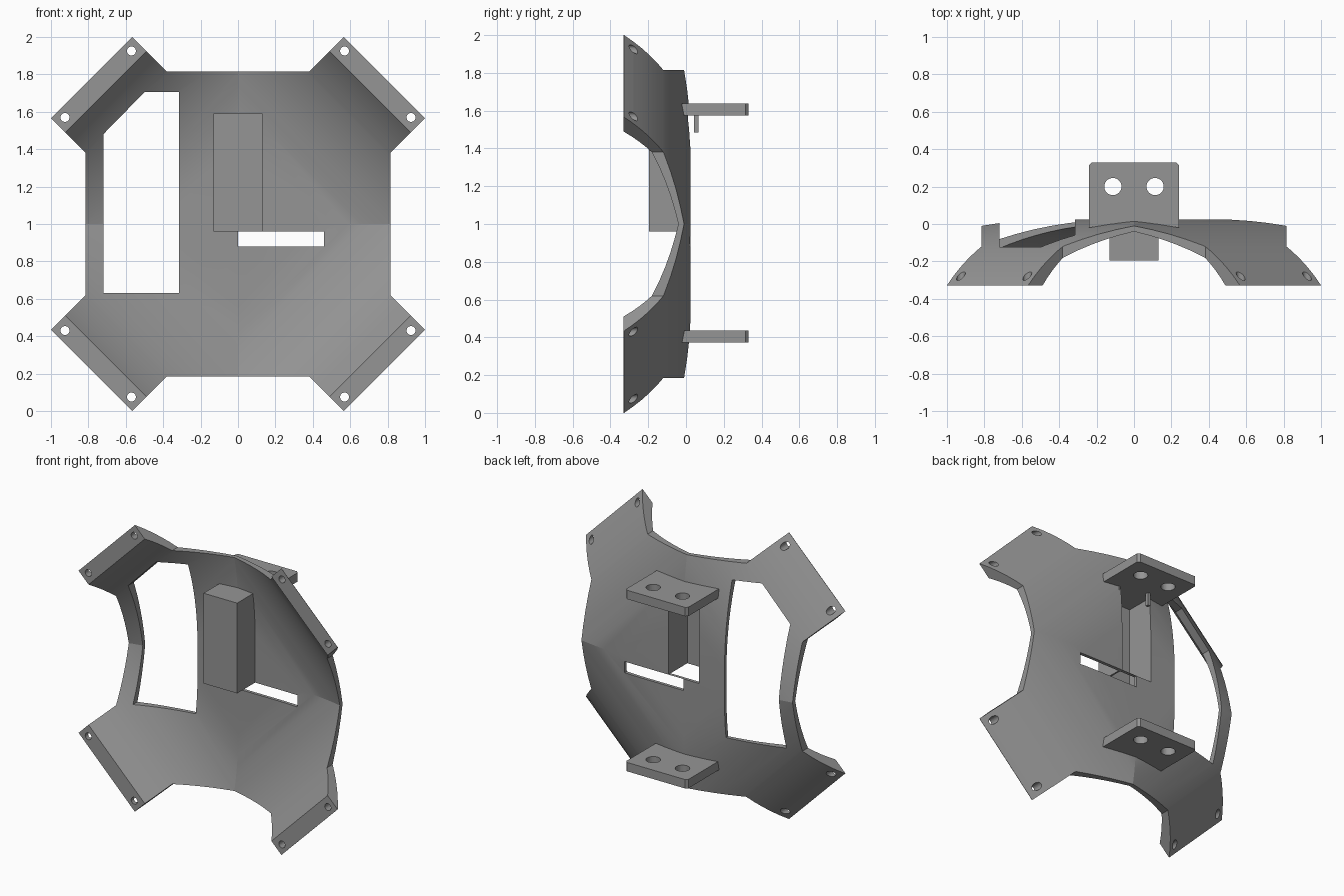
import bpy, bmesh, math
from mathutils import Vector

if "Cube" in bpy.data.objects:
    bpy.data.objects.remove(bpy.data.objects["Cube"])

S = math.sqrt(0.5)
CZ = 1.0  # height of the plate centre

grey = bpy.data.materials.new("mid grey")
grey.diffuse_color = (0.3, 0.3, 0.3, 1)
grey.use_nodes = True
grey.node_tree.nodes["Principled BSDF"].inputs["Base Color"].default_value = grey.diffuse_color


def prism(name, pts, c0, c1, place):
    """Extrude a 2D outline from c0 to c1; place maps (a, b, c) to the world."""
    bm = bmesh.new()
    lo = [bm.verts.new(place(a, b, c0)) for a, b in pts]
    hi = [bm.verts.new(place(a, b, c1)) for a, b in pts]
    bm.faces.new(lo)
    bm.faces.new(hi[::-1])
    n = len(pts)
    for i in range(n):
        j = (i + 1) % n
        bm.faces.new((lo[j], lo[i], hi[i], hi[j]))
    bmesh.ops.recalc_face_normals(bm, faces=bm.faces)
    me = bpy.data.meshes.new(name)
    bm.to_mesh(me)
    bm.free()
    ob = bpy.data.objects.new(name, me)
    bpy.context.collection.objects.link(ob)
    me.materials.append(grey)
    return ob


def combine(ob, other, op):
    bpy.context.view_layer.objects.active = ob
    m = ob.modifiers.new("cut", 'BOOLEAN')
    m.operation, m.object, m.solver = op, other, 'EXACT'
    bpy.ops.object.modifier_apply(modifier=m.name)
    bpy.data.objects.remove(other)


def facing(a, b, c):      # outline in x and z, depth in y
    return Vector((a, c, CZ + b))


def flat(a, b, c):        # outline in x and y, depth in z
    return Vector((a, b, c))


def diag_a(u, y, v):      # profile along one diagonal
    return Vector(((u + v) * S, y, CZ + (u - v) * S))


def diag_b(u, y, v):      # profile along the other diagonal
    return Vector(((u - v) * S, y, CZ - (u + v) * S))


def circle(cx, cy, r, n=24):
    return [(cx + r * math.cos(2 * math.pi * i / n), cy + r * math.sin(2 * math.pi * i / n))
            for i in range(n)]


def rect(x0, x1, y0, y1):
    return [(x0, y0), (x1, y0), (x1, y1), (x0, y1)]


def arch(radius, top, floor, flat_half=0.3, n=16):
    """Arch profile: level crown with a round shoulder on both sides."""
    side = []
    for i in range(n + 1):
        t = math.radians(58) * i / n
        side.append((flat_half + radius * math.sin(t), top - radius * (1 - math.cos(t))))
    side.append((side[-1][0], floor))
    return side + [(-a, b) for a, b in reversed(side)]


def vault(name, *args):
    ob = prism(name, arch(*args), -1.7, 1.7, diag_a)
    combine(ob, prism(name + "_b", arch(*args), -1.7, 1.7, diag_b), 'INTERSECT')
    return ob


# Curved shell with four arms
quarter = [(0.815, 0.381), (1.0, 0.566), (0.566, 1.0), (0.381, 0.815)]
outline = []
for sx, sz in ((1, 1), (-1, 1), (-1, -1), (1, -1)):
    q = [(x * sx, z * sz) for x, z in quarter]
    outline += q if sx * sz > 0 else q[::-1]
shell = prism("curved_shell", outline, -0.33, 0.3, facing)
combine(shell, vault("outer_vault", 1.1, 0.025, -0.8), 'INTERSECT')
combine(shell, vault("inner_vault", 0.9, 0.003, -0.9), 'DIFFERENCE')

# Side window, slot, pocket opening and arm holes
window = [(-0.72, -0.37), (-0.315, -0.37), (-0.315, 0.705), (-0.5, 0.705), (-0.72, 0.48)]
cuts = [window, rect(0, 0.46, -0.12, -0.04), rect(-0.118, 0.118, -0.039, 0.578)]
cuts += [circle(sx * x, sz * z, 0.024) for sx in (1, -1) for sz in (1, -1)
         for x, z in ((0.925, 0.57), (0.57, 0.925))]
for c in cuts:
    combine(shell, prism("cutter", c, -0.6, 0.6, facing), 'DIFFERENCE')
bpy.ops.object.select_all(action='DESELECT')
shell.select_set(True)
bpy.context.view_layer.objects.active = shell
bpy.ops.object.shade_smooth_by_angle(angle=math.radians(12))

# Pocket box, open at the back and below
box = prism("pocket_box", rect(-0.13, 0.13, -0.04, 0.59), -0.195, 0.01, facing)
combine(box, prism("cutter", rect(-0.118, 0.118, -0.2, 0.578), -0.183, 0.2, facing), 'DIFFERENCE')

# Mounting brackets with two holes each
tab = [(-0.24, -0.02), (-0.12, 0.0), (0, 0.01), (0.12, 0.0), (0.24, -0.02),
       (0.24, 0.315), (0.225, 0.33), (-0.225, 0.33), (-0.24, 0.315)]
for name, z in (("upper_bracket", 1.575), ("lower_bracket", 0.373)):
    br = prism(name, tab, z, z + 0.062, flat)
    for x in (-0.113, 0.113):
        combine(br, prism("cutter", circle(x, 0.2, 0.046, 32), z - 0.1, z + 0.2, flat), 'DIFFERENCE')

# Small pin under the upper bracket
prism("pin", rect(-0.08, -0.06, 0.042, 0.065), 1.485, 1.58, flat)
